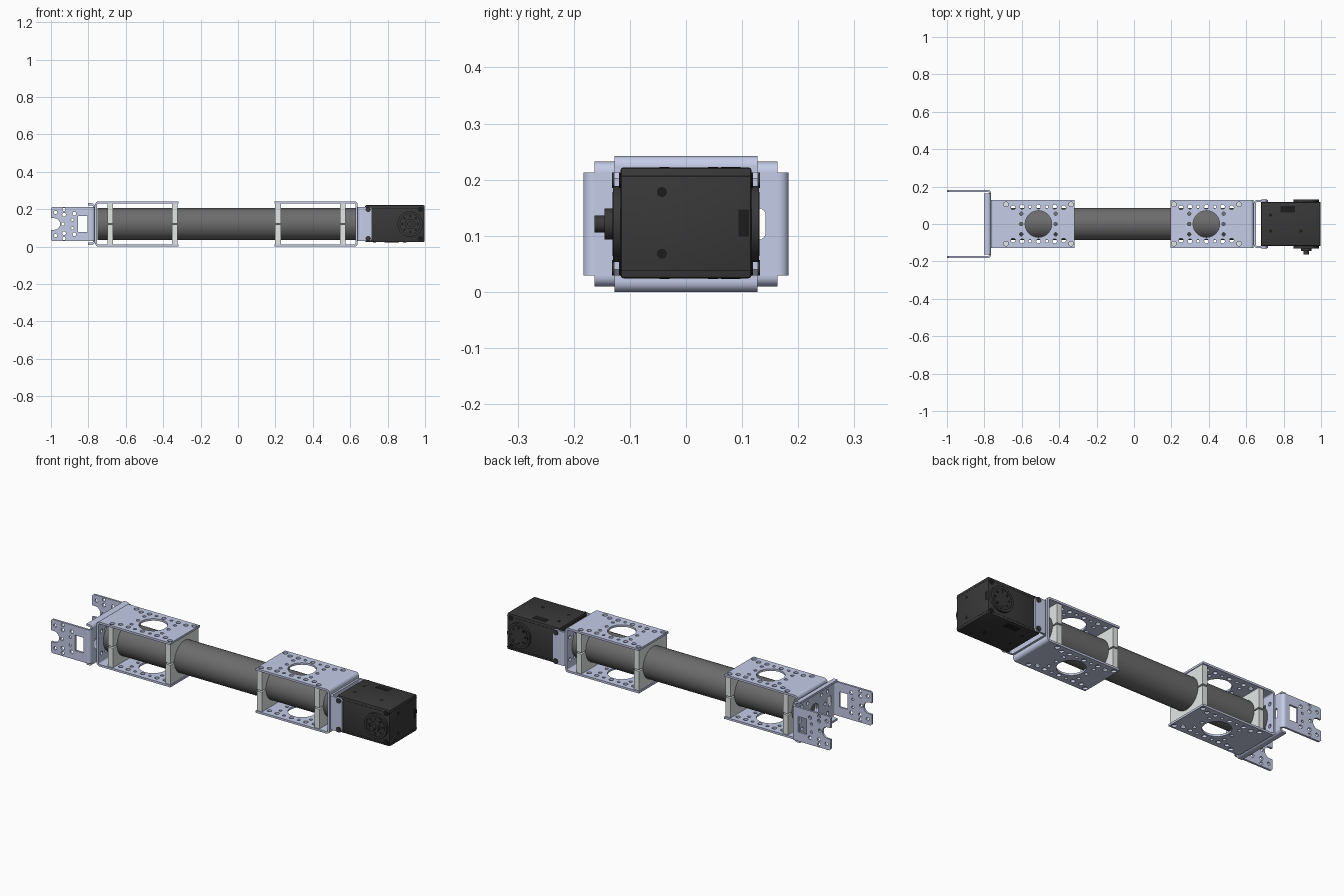
import bpy, bmesh
from math import sin, cos, pi, radians
from mathutils import Matrix, Vector

cube = bpy.data.objects.get("Cube")
if cube:
    bpy.data.objects.remove(cube, do_unlink=True)

X, Y, Z = Vector((1, 0, 0)), Vector((0, 1, 0)), Vector((0, 0, 1))
MID = 0.121          # height of the tube axis
T = 0.011            # sheet metal thickness
TUBE_R = 0.086
parts = []


def material(name, rgb):
    m = bpy.data.materials.new(name)
    m.use_nodes = True
    m.diffuse_color = (*rgb, 1)
    m.node_tree.nodes["Principled BSDF"].inputs["Base Color"].default_value = (*rgb, 1)
    return m


sheet = material("blue grey sheet", (0.59, 0.64, 0.85))
alloy = material("pale alloy", (0.76, 0.80, 0.78))
tube_grey = material("tube grey", (0.15, 0.15, 0.15))
black = material("motor black", (0.04, 0.04, 0.04))
dark = material("recess black", (0.012, 0.012, 0.012))


def finish(name, bm, mat):
    bmesh.ops.remove_doubles(bm, verts=bm.verts, dist=1e-5)
    bmesh.ops.recalc_face_normals(bm, faces=bm.faces)
    me = bpy.data.meshes.new(name)
    bm.to_mesh(me)
    bm.free()
    me.materials.append(mat)
    ob = bpy.data.objects.new(name, me)
    bpy.context.collection.objects.link(ob)
    parts.append(ob)
    return ob


def arc(c, r, a0, a1, n=8):
    return [(c[0] + r * cos(radians(a0 + (a1 - a0) * i / n)),
             c[1] + r * sin(radians(a0 + (a1 - a0) * i / n))) for i in range(n + 1)]


def hole(u, v, r=0.011, n=14):
    return arc((u, v), r, 0, 360, n)[:-1]


def rect(u0, u1, v0, v1):
    return [(u0, v0), (u1, v0), (u1, v1), (u0, v1)]


def slot(u, v, r, half):
    return arc((u, v + half), r, 0, 180) + arc((u, v - half), r, 180, 360)


def plate(name, loops, origin, u, v, thick, mat):
    """Filled outlines with holes, extruded about the plane through origin."""
    cu = bpy.data.curves.new(name, 'CURVE')
    cu.dimensions, cu.fill_mode, cu.extrude = '2D', 'BOTH', thick / 2
    for pts in loops:
        sp = cu.splines.new('POLY')
        sp.points.add(len(pts) - 1)
        for p, q in zip(sp.points, pts):
            p.co = (q[0], q[1], 0, 1)
        sp.use_cyclic_u = True
    tmp = bpy.data.objects.new(name + " outline", cu)
    bpy.context.collection.objects.link(tmp)
    ev = tmp.evaluated_get(bpy.context.evaluated_depsgraph_get())
    bm = bmesh.new()
    bm.from_mesh(ev.to_mesh())
    ev.to_mesh_clear()
    bpy.data.objects.remove(tmp, do_unlink=True)
    bpy.data.curves.remove(cu)
    frame = Matrix((u, v, u.cross(v))).transposed().to_4x4()
    bm.transform(Matrix.Translation(origin) @ frame)
    return finish(name, bm, mat)


def bend(name, corner, u, v, width, mat, r=0.018):
    """Rounded sheet corner; u and v point outward from its inner centre."""
    ring = arc((0, 0), r, 0, 90) + arc((0, 0), r - T, 90, 0)
    return plate(name, [ring], corner - (u + v) * r, u, v, width, mat)


def box(name, lo, hi, mat, bevel=0.0):
    bm = bmesh.new()
    lo, hi = Vector(lo), Vector(hi)
    bmesh.ops.create_cube(bm, size=1, matrix=Matrix.Translation((lo + hi) / 2) @ Matrix.Diagonal((*(hi - lo), 1)))
    if bevel:
        bmesh.ops.bevel(bm, geom=bm.edges, offset=bevel, segments=2, affect='EDGES', profile=0.5)
    return finish(name, bm, mat)


def rod(name, a, b, r, mat, n=24):
    a, b = Vector(a), Vector(b)
    bm = bmesh.new()
    m = Matrix.Translation((a + b) / 2) @ (b - a).to_track_quat('Z', 'Y').to_matrix().to_4x4()
    bmesh.ops.create_cone(bm, cap_ends=True, segments=n, radius1=r, radius2=r, depth=(b - a).length, matrix=m)
    return finish(name, bm, mat)


SIGNS = (-1, 1)
FOUR = [(a, b) for a in SIGNS for b in SIGNS]

# Central tube
rod("tube", (-0.752, 0, MID), (0.628, 0, MID), TUBE_R, tube_grey, 64)

# Two channels with clamps, mirrored along the tube
for side, s, cx in (("right", -1, -0.511), ("left", 1, 0.387)):
    out = X * s
    centre = Vector((cx, 0, MID))
    end = centre + out * 0.253
    R = 0.018
    pattern = [hole(0, 0, 0.071, 40)]
    for a, b in FOUR:
        pattern += [hole(a * 0.174, b * 0.105, 0.013), hole(a * 0.135, b * 0.088, 0.012),
                    hole(a * 0.087, b * 0.092, 0.012), hole(a * 0.092, b * 0.055, 0.009)]
    for a in SIGNS:
        pattern += [hole(0, a * 0.092, 0.012), hole(a * 0.092, 0, 0.009),
                    hole(a * 0.045, a * 0.092, 0.008), hole(a * 0.045, -a * 0.092, 0.008)]
    for label, k in (("top", 1), ("bottom", -1)):
        plate(f"{side}_channel_{label}", [rect(-0.192, 0.253 - R, -0.127, 0.127)] + pattern,
              centre + Z * k * (0.121 - T / 2), out, Y, T, sheet)
        bend(f"{side}_channel_{label}_bend", end + Z * k * 0.121, out, Z * k, 0.254, sheet)
    web = [rect(-0.127, 0.127, -0.121 + R, 0.121 - R), hole(0, 0, 0.035, 24)]
    web += [hole(a * 0.06, b * 0.06, 0.010) for a, b in FOUR]
    web += [hole(a * 0.1, b * 0.06, 0.010) for a, b in FOUR]
    plate(f"{side}_channel_web", web, end - out * T / 2, Y, Z, T, sheet)
    # Split clamps gripping the tube
    for label, u in (("inner", -0.173), ("outer", 0.173)):
        for half, k in (("upper", 1), ("lower", -1)):
            a0 = 2.5
            jaw = [(-0.12, 0.004), (-0.12, 0.11), (0.12, 0.11), (0.12, 0.004)]
            jaw += arc((0, 0), TUBE_R, a0, 180 - a0, 32)
            plate(f"{side}_{label}_clamp_{half}", [jaw], centre + out * u, Y, Z * k, 0.03, alloy)

# End fork: web with short lips and two long arms
WX = -0.765
web = [rect(-0.165, 0.165, -0.092, 0.092), hole(0, 0, 0.035, 24)]
for a in SIGNS:
    web += [slot(a * 0.13, 0, 0.012, 0.016), hole(a * 0.09, 0, 0.009)]
web += [hole(a * 0.06, b * 0.06, 0.010) for a, b in FOUR]
web += [hole(a * 0.11, b * 0.06, 0.010) for a, b in FOUR]
plate("fork_web", web, Vector((WX - T / 2, 0, MID)), Y, Z, T, sheet)
for label, k in (("top", 1), ("bottom", -1)):
    plate(f"fork_web_{label}_margin", [rect(-0.163, 0.163, 0.092, 0.093)],
          Vector((WX - T / 2, 0, MID)), Y, Z * k, T, sheet)
    bend(f"fork_{label}_lip_bend", Vector((WX, 0, MID + k * 0.111)), X, Z * k, 0.326, sheet)
    plate(f"fork_{label}_lip", [rect(-0.801, WX - 0.018, -0.163, 0.163)],
          Vector((0, 0, MID + k * (0.111 - T / 2))), X, Y, T, sheet)
arm = [(-0.992, -0.092), (WX - 0.018, -0.092), (WX - 0.018, 0.092), (-0.992, 0.092),
       (-1, 0.084), (-1, 0.031)] + arc((-0.982, 0), 0.031, 90, -90, 12) + [(-1, -0.031), (-1, -0.084)]
arm_holes = [rect(-0.855, -0.805, -0.042, 0.042), hole(-0.935, 0, 0.009)]
for k in SIGNS:
    arm_holes += [hole(-0.975, k * 0.062, 0.009), hole(-0.93, k * 0.05, 0.010),
                  hole(-0.93, k * 0.077, 0.009), hole(-0.875, k * 0.055, 0.010), hole(-0.885, 0.022 * k, 0.007)]
for label, k in (("front", -1), ("back", 1)):
    plate(f"fork_{label}_arm", [arm] + arm_holes, Vector((0, k * (0.183 - T / 2), MID)), X, Z, T, sheet)
    bend(f"fork_{label}_bend", Vector((WX, k * 0.183, MID)), X, Y * k, 0.184, sheet)

# Motor bracket: web against the channel and two ears
plate("motor_bracket_web", [rect(-0.11, 0.11, -0.092, 0.092), hole(0, 0, 0.035, 24)],
      Vector((0.64 + T / 2, 0, MID)), Y, Z, T, sheet)
ear = [(0.658, -0.092), (0.705, -0.092), (0.716, -0.081), (0.716, 0.081), (0.705, 0.092), (0.658, 0.092)]
for label, k in (("front", -1), ("back", 1)):
    plate(f"motor_bracket_{label}_ear", [ear], Vector((0, k * (0.128 - T / 2), MID)), X, Z, T, sheet)
    bend(f"motor_bracket_{label}_bend", Vector((0.64, k * 0.128, MID)), -X, Y * k, 0.184, sheet)
    for i, dz in enumerate((-0.078, 0.078)):
        rod(f"{label}_ear_screw_{i}", (0.696, k * 0.12, MID + dz), (0.696, k * 0.132, MID + dz), 0.014, black)
        rod(f"{label}_body_screw_{i}", (0.975, k * 0.112, MID + dz), (0.975, k * 0.119, MID + dz), 0.014, dark)

# Motor body with covers and seams
box("motor_body", (0.68, -0.117, 0.024), (0.997, 0.117, 0.222), black, 0.006)
for label, z in (("upper", 0.206), ("lower", 0.038)):
    box(f"motor_{label}_seam", (0.679, -0.1175, z - 0.001), (0.9975, 0.1175, z + 0.001), dark)

# Output hubs on both sides
HX = 0.92
for label, k in (("front", -1), ("back", 1)):
    rod(f"motor_{label}_hub", (HX, k * 0.11, MID), (HX, k * 0.13, MID), 0.068, black, 48)
    plate(f"motor_{label}_hub_ring", [hole(0, 0, 0.057, 40), hole(0, 0, 0.053, 40)],
          Vector((HX, k * 0.1302, MID)), X, Z, 0.001, dark)
    for i in range(8):
        a = i * pi / 4
        p = Vector((HX + 0.042 * cos(a), k * 0.13, MID + 0.042 * sin(a)))
        rod(f"{label}_hub_hole_{i}", p, p + Y * k * 0.001, 0.007, dark, 12)
rod("output_collar", (HX, -0.125, MID), (HX, -0.145, MID), 0.028, black, 32)
rod("output_shaft", (HX, -0.14, MID), (HX, -0.163, MID), 0.015, black)

# Recesses on the end, top and bottom faces
for i, z in enumerate((0.068, 0.178)):
    rod(f"end_hole_{i}", (0.996, -0.043, z), (0.998, -0.043, z), 0.009, dark, 16)
box("end_socket", (0.996, 0.094, 0.099), (0.998, 0.112, 0.147), dark)
for label, z in (("top", 0.222), ("bottom", 0.024)):
    box(f"{label}_socket", (0.782, 0.062, z - 0.001), (0.86, 0.097, z + 0.001), dark)
    for i, (x, y) in enumerate(((0.73, 0.048), (0.73, -0.038), (0.892, -0.038))):
        rod(f"{label}_hole_{i}", (x, y, z - 0.001), (x, y, z + 0.001), 0.009, dark, 16)

# Smooth rounded parts, keep edges sharp
bpy.ops.object.select_all(action='DESELECT')
for ob in parts:
    ob.select_set(True)
bpy.context.view_layer.objects.active = parts[0]
bpy.ops.object.shade_smooth_by_angle(angle=radians(30))
